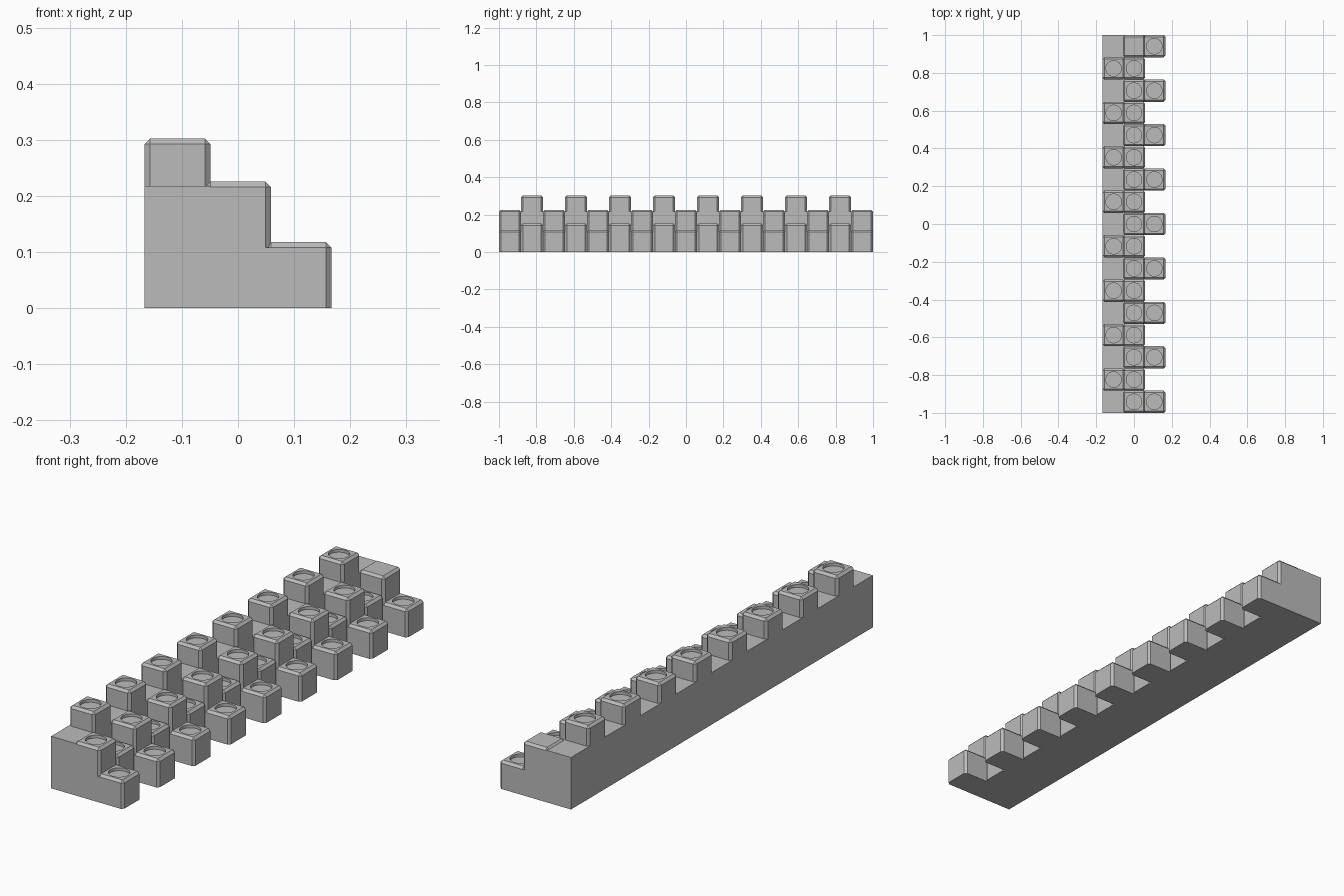
import bpy
import bmesh
import math

if "Cube" in bpy.data.objects:
    bpy.data.objects.remove(bpy.data.objects["Cube"])

N = 17                    # rows along y
S = 2.0 / N               # block width
C = S / 12                # chamfer width
PITCH = S - C             # step between columns
X_BACK, X_FRONT = -PITCH, PITCH
LEFT = -PITCH - S / 2     # back wall of the strip

grey = bpy.data.materials.new("stone grey")
grey.diffuse_color = (0.5, 0.5, 0.5, 1)
grey.use_nodes = True
grey.node_tree.nodes["Principled BSDF"].inputs["Base Color"].default_value = grey.diffuse_color


def finish(bm, name):
    bmesh.ops.recalc_face_normals(bm, faces=bm.faces[:])
    me = bpy.data.meshes.new(name)
    bm.to_mesh(me)
    bm.free()
    me.materials.append(grey)
    return me


def place(me, name, loc):
    ob = bpy.data.objects.new(name, me)
    ob.location = loc
    bpy.context.collection.objects.link(ob)
    return ob


def box_into(bm, x0, x1, y0, y1, z0, z1):
    r = bmesh.ops.create_cube(bm, size=1)
    for v in r["verts"]:
        v.co.x = x0 + (v.co.x + 0.5) * (x1 - x0)
        v.co.y = y0 + (v.co.y + 0.5) * (y1 - y0)
        v.co.z = z0 + (v.co.z + 0.5) * (z1 - z0)


def block_mesh(name, z0, z1, dish=True, radius=0.041, depth=0.012, seg=32):
    """Chamfered post with an optional round dish sunk in its top."""
    bm = bmesh.new()
    h = S / 2
    box_into(bm, -h, h, -h, h, z0, z1)
    edges = [e for e in bm.edges if max(v.co.z for v in e.verts) > z1 - 1e-5]
    bmesh.ops.bevel(bm, geom=edges, offset=C, segments=1, affect='EDGES',
                    profile=0.5, clamp_overlap=True)
    if dish:
        top = max(bm.faces, key=lambda f: f.calc_center_median().z)
        corners = sorted(top.verts, key=lambda v: math.atan2(v.co.y, v.co.x))
        bmesh.ops.delete(bm, geom=[top], context='FACES_ONLY')
        rings = []
        for z in (z1, z1 - depth):
            rings.append([bm.verts.new((
                radius * math.cos(-0.75 * math.pi + 2 * math.pi * i / seg),
                radius * math.sin(-0.75 * math.pi + 2 * math.pi * i / seg), z))
                for i in range(seg)])
        rim, floor = rings
        q = seg // 4
        for k in range(4):
            arc = [rim[(k * q + j) % seg] for j in range(q + 1)]
            bm.faces.new([corners[k], corners[(k + 1) % 4]] + arc[::-1])
        for i in range(seg):
            j = (i + 1) % seg
            bm.faces.new((rim[i], rim[j], floor[j], floor[i]))
        bm.faces.new(floor)
    return finish(bm, name)


# back wall running the full length
bm = bmesh.new()
box_into(bm, LEFT, -S / 2 + C, -1, 1, 0, 0.218)
place(finish(bm, "back_wall"), "back_wall", (0, 0, 0))

# shared block shapes
tooth = block_mesh("front_tooth", 0, S)
mid_high = block_mesh("middle_high_block", 0, S + PITCH)
mid_plain = block_mesh("middle_plain_block", 0, S + PITCH, dish=False)
mid_low = block_mesh("middle_low_block", 0, 0.152)
merlon = block_mesh("back_raised_block", 0.19, 0.302)

# solid web joining each tooth to its middle block
bm = bmesh.new()
box_into(bm, S / 2 - C, S / 2, -S / 2, S / 2, 0, S - C)
web = finish(bm, "tooth_web")

# alternate the two kinds of row along the strip
for i in range(N):
    y = -1 + S * (i + 0.5)
    if i % 2 == 0:
        place(mid_plain if i == N - 1 else mid_high, f"middle_high_block_{i}", (0, y, 0))
        place(tooth, f"front_tooth_{i}", (X_FRONT, y, 0))
        place(web, f"tooth_web_{i}", (0, y, 0))
    else:
        place(mid_low, f"middle_low_block_{i}", (0, y, 0))
        place(merlon, f"back_raised_block_{i}", (X_BACK, y, 0))
